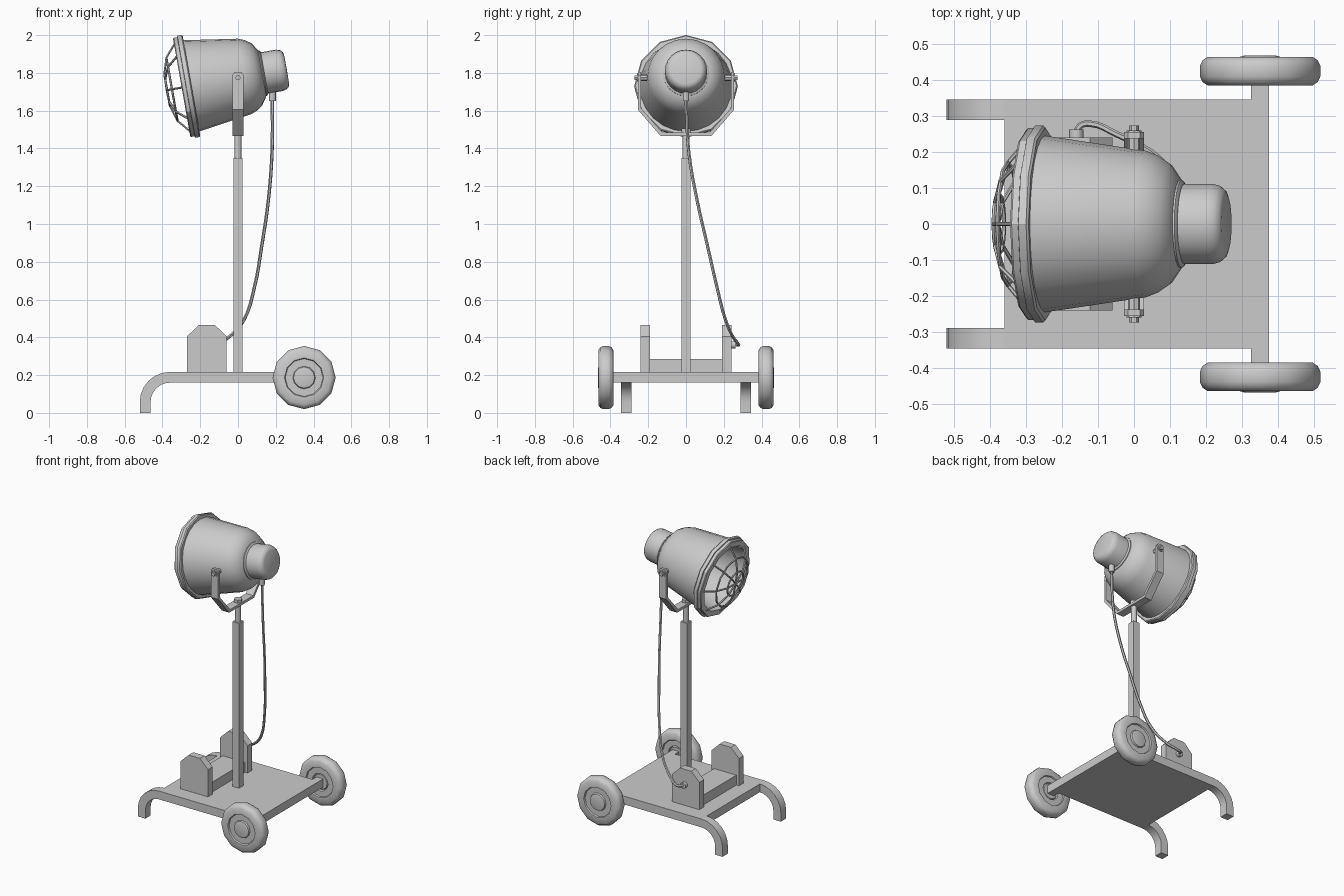
import bpy, bmesh
from math import pi, sin, cos, radians
from mathutils import Matrix, Vector

if "Cube" in bpy.data.objects:
    bpy.data.objects.remove(bpy.data.objects["Cube"])


def finish(name, bm, smooth=None):
    bmesh.ops.recalc_face_normals(bm, faces=bm.faces)
    me = bpy.data.meshes.new(name)
    bm.to_mesh(me)
    bm.free()
    ob = bpy.data.objects.new(name, me)
    bpy.context.collection.objects.link(ob)
    if smooth:
        bpy.ops.object.select_all(action='DESELECT')
        ob.select_set(True)
        bpy.context.view_layer.objects.active = ob
        bpy.ops.object.shade_smooth_by_angle(angle=radians(smooth))
    return ob


def box(name, x, y, z):
    bm = bmesh.new()
    bmesh.ops.create_cube(bm, size=1)
    for v in bm.verts:
        v.co = [a[0] + (a[1] - a[0]) * (c + 0.5) for a, c in zip((x, y, z), v.co)]
    return finish(name, bm)


def prism(name, pts, direction, to3d, smooth=None):
    """Extrude a flat outline along a direction."""
    bm = bmesh.new()
    f = bm.faces.new([bm.verts.new(to3d(*p)) for p in pts])
    ext = bmesh.ops.extrude_face_region(bm, geom=[f], use_keep_orig=True)
    bmesh.ops.translate(bm, vec=direction,
                        verts=[g for g in ext['geom'] if isinstance(g, bmesh.types.BMVert)])
    return finish(name, bm, smooth)


def lathe(name, profile, mat, n=12, smooth=40, closed=False):
    """Turn (radius, height) points around the local z axis."""
    bm = bmesh.new()
    rings = []
    for r, h in profile:
        count = n if r > 0 else 1
        rings.append([bm.verts.new(mat @ Vector((r * cos(2 * pi * k / n), r * sin(2 * pi * k / n), h)))
                      for k in range(count)])
    pairs = list(zip(rings, rings[1:]))
    if closed:
        pairs.append((rings[-1], rings[0]))
    for a, b in pairs:
        for k in range(n):
            q = [a[k % len(a)], a[(k + 1) % len(a)], b[(k + 1) % len(b)], b[k % len(b)]]
            bm.faces.new(list(dict.fromkeys(q)))
    return finish(name, bm, smooth)


def rod(name, r, h0, h1, mat, n=8):
    return lathe(name, [(0, h0), (r, h0), (r, h1), (0, h1)], mat, n)


def tube(name, paths, r, cyclic=False, kind='POLY'):
    cu = bpy.data.curves.new(name, 'CURVE')
    cu.dimensions = '3D'
    cu.bevel_depth, cu.bevel_resolution, cu.use_fill_caps = r, 1, True
    cu.resolution_u = 4
    for pts in paths:
        sp = cu.splines.new(kind)
        if kind == 'BEZIER':
            sp.bezier_points.add(len(pts) - 1)
            for bp, p in zip(sp.bezier_points, pts):
                bp.co = p
                bp.handle_left_type = bp.handle_right_type = 'AUTO'
        else:
            sp.points.add(len(pts) - 1)
            for q, p in zip(sp.points, pts):
                q.co = (*p, 1)
        sp.use_cyclic_u = cyclic
    ob = bpy.data.objects.new(name, cu)
    bpy.context.collection.objects.link(ob)
    bpy.ops.object.select_all(action='DESELECT')
    ob.select_set(True)
    bpy.context.view_layer.objects.active = ob
    bpy.ops.object.convert(target='MESH')
    bpy.ops.object.shade_smooth_by_angle(angle=radians(50))


# Trolley deck and axle bar
box("deck", (-0.36, 0.375), (-0.345, 0.345), (0.16, 0.217))
box("axle_bar", (0.325, 0.375), (-0.39, 0.39), (0.16, 0.217))

arc = [i * pi / 12 for i in range(7)]
leg = [(-0.36 - 0.16 * sin(a), 0.057 + 0.16 * cos(a)) for a in arc] + [(-0.52, 0), (-0.463, 0)]
leg += [(-0.36 - 0.103 * sin(a), 0.057 + 0.103 * cos(a)) for a in reversed(arc)]
tyre = [(0, 0.012), (0.05, 0.012), (0.056, 0.018), (0.06, 0.008), (0.1, 0.008), (0.104, 0),
        (0.145, 0), (0.16, 0.01), (0.167, 0.025), (0.167, 0.055), (0.16, 0.07), (0.145, 0.08),
        (0.104, 0.08), (0.1, 0.07), (0.06, 0.07), (0.056, 0.08), (0.045, 0.083), (0, 0.083)]
plate = [(-0.27, 0.217), (-0.06, 0.217), (-0.06, 0.405), (-0.122, 0.465), (-0.208, 0.465), (-0.27, 0.405)]

for s, side in ((1, "left"), (-1, "right")):
    # Curved legs, wheels and ballast end plates
    prism(f"leg_{side}", leg, (0, -0.057 * s, 0), lambda x, z: (x, 0.345 * s, z), 35)
    lathe(f"wheel_{side}", tyre,
          Matrix.Translation((0.35, 0.384 * s, 0.187)) @ Matrix.Rotation(-s * pi / 2, 4, 'X'))
    prism(f"ballast_plate_{side}", plate, (0, 0.05 * s, 0), lambda x, z: (x, 0.19 * s, z))
    # Pivot bolts
    m = Matrix.Translation((0, 0, 1.775)) @ Matrix.Rotation(-s * pi / 2, 4, 'X')
    rod(f"pivot_spacer_{side}", 0.017, 0.19, 0.24, m)
    rod(f"pivot_washer_{side}", 0.021, 0.25, 0.26, m)
    rod(f"pivot_bolt_{side}", 0.014, 0.25, 0.273, m, 6)
box("ballast_bar", (-0.25, -0.08), (-0.19, 0.19), (0.217, 0.285))

# Post and yoke
up = Matrix.Identity(4)
box("post", (-0.025, 0.025), (-0.025, 0.025), (0.217, 1.35))
rod("post_spigot", 0.018, 1.35, 1.5, up, 12)
rod("yoke_nut", 0.027, 1.483, 1.505, up, 6)
outer = [(0.255, 1.79), (0.255, 1.605), (0.135, 1.467)]
inner = [(0.125, 1.485), (0.237, 1.612), (0.237, 1.79)]
half = outer + [(-y, z) for y, z in reversed(outer)]
half += [(-y, z) for y, z in reversed(inner)] + inner
prism("yoke", half, (0.056, 0, 0), lambda y, z: (-0.028, y, z))
for s in (1, -1):
    prism("yoke_end", [(-0.028, 1.79), (-0.016, 1.806), (0.016, 1.806), (0.028, 1.79)],
          (0, 0.018 * s, 0), lambda x, z: (x, 0.237 * s, z))

# Lamp head, turned around its tilted axis
head = Matrix.Translation((0, 0, 1.775)) @ Matrix.Rotation(radians(80), 4, 'Y')
lathe("lamp_housing", [(0.225, -0.27), (0.245, -0.25), (0.203, 0.035), (0.19, 0.068), (0.168, 0.1),
                       (0.125, 0.13), (0, 0.13)], head, 24)
lathe("reflector", [(0.225, -0.285), (0.215, -0.25), (0.195, -0.12), (0.15, -0.02), (0.08, 0.04),
                    (0, 0.05)], head, 24)
lathe("lamp_rim", [(0.225, -0.303), (0.262, -0.303), (0.266, -0.298), (0.266, -0.28), (0.274, -0.278),
                   (0.274, -0.256), (0.268, -0.25), (0.235, -0.25), (0.225, -0.27)], head, 12, 30, True)
lathe("collar", [(0.105, 0.115), (0.122, 0.115), (0.122, 0.135), (0.113, 0.142), (0.105, 0.142)],
      head, 24, 40, True)
lathe("rear_cap", [(0.111, 0.12), (0.111, 0.222), (0.106, 0.242), (0.094, 0.256), (0.08, 0.261),
                   (0, 0.262)], head, 24, 50)
lathe("bulb", [(0.03, 0.05), (0.03, -0.02), (0.055, -0.09), (0.05, -0.13), (0.03, -0.15), (0, -0.155)],
      head, 12, 60)


# Wire guard
def polar(r, h, a):
    return head @ Vector((r * cos(a), r * sin(a), h))


spokes = [k * pi / 4 for k in range(8)]
tube("guard_spokes", [[polar(r, h, a) for r, h in ((0.24, -0.295), (0.17, -0.355), (0.085, -0.381), (0, -0.383))]
                      for a in spokes], 0.006)
tube("guard_rings", [[polar(r, h, k * pi / 6) for k in range(12)] for r, h in ((0.17, -0.355), (0.085, -0.381))],
     0.006, True)

# Cable with its two end fittings
rod("cable_gland", 0.018, 1.65, 1.72, Matrix.Translation((0.182, 0, 0)), 10)
rod("cable_plug", 0.02, 0.235, 0.262,
    Matrix.Translation((-0.16, 0, 0.36)) @ Matrix.Rotation(-pi / 2, 4, 'X'), 10)
tube("cable", [[(0.182, 0, 1.67), (0.18, 0.015, 1.38), (0.16, 0.06, 1.12), (0.125, 0.115, 0.88),
                (0.088, 0.163, 0.67), (0.03, 0.21, 0.49), (-0.05, 0.25, 0.4), (-0.12, 0.278, 0.362),
                (-0.15, 0.272, 0.36), (-0.16, 0.25, 0.36)]], 0.009, kind='BEZIER')
